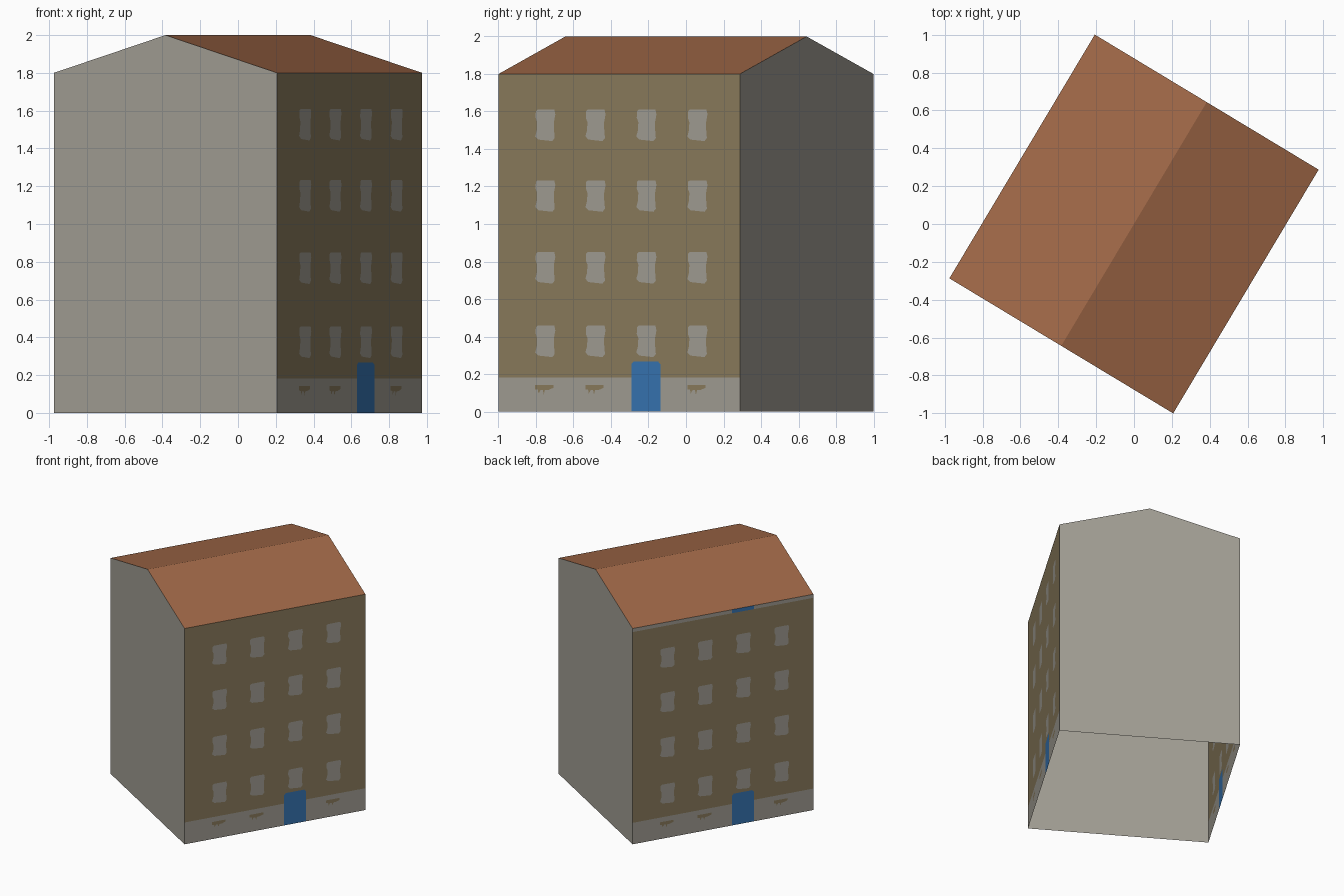
import bpy
from mathutils import Vector
from mathutils.geometry import delaunay_2d_cdt

if "Cube" in bpy.data.objects:
    bpy.data.objects.remove(bpy.data.objects["Cube"])


def material(name, rgb):
    lin = [((c / 255 + 0.055) / 1.055) ** 2.4 for c in rgb]
    m = bpy.data.materials.new(name)
    m.diffuse_color = (*lin, 1)
    m.use_nodes = True
    m.node_tree.nodes["Principled BSDF"].inputs["Base Color"].default_value = m.diffuse_color
    return m


GREY = material("grey plaster", (162, 158, 148))
TAN = material("tan wall", (139, 124, 93))
BLUE = material("blue door paint", (54, 117, 179))
ROOF = material("roof tile", (160, 104, 71))
MATS = [GREY, TAN, BLUE]


def add(name, verts, faces, mats, indices=None):
    me = bpy.data.meshes.new(name)
    me.from_pydata(verts, [], faces)
    for m in mats:
        me.materials.append(m)
    if indices:
        me.polygons.foreach_set("material_index", indices)
    me.update()
    ob = bpy.data.objects.new(name, me)
    bpy.context.collection.objects.link(ob)
    return ob


# Plan: a rectangle turned about the vertical axis
EAVES, TOP = 1.8, 2.0
A, B = Vector((-0.207, 1.0, 0)), Vector((0.975, 0.287, 0))
C, D = -A, -B
UP = Vector((0, 0, EAVES))
RIDGE = (A + B) / 2 + Vector((0, 0, TOP))
RIDGE2 = (C + D) / 2 + Vector((0, 0, TOP))
LENGTH = (B - C).length

# Outlines of the painted details, counter-clockwise
WINDOW = [(0.15, 0.05), (0.85, 0), (0.97, 0.1), (0.93, 0.4), (0.93, 0.6), (1, 0.85),
          (0.95, 1), (0.12, 1), (0.03, 0.95), (0.02, 0.74), (0.1, 0.6), (0.08, 0.35), (0, 0.15)]
VENT = [(0, 0.55), (0.15, 0.5), (0.18, 0.1), (0.3, 0.5), (0.42, 0.45), (0.47, 0),
        (0.53, 0.45), (0.75, 0.5), (1, 0.7), (1, 1), (0, 1)]
DOOR = [(0, 0), (1, 0), (1, 0.95), (0.92, 1), (0.08, 1), (0, 0.95)]
BOX = [(0, 0), (1, 0), (1, 1), (0, 1)]


def placed(shape, u, v, w, h):
    return [(u + x * w, v + y * h) for x, y in shape]


def facade(name, start, end, height):
    """Flat wall split into coloured regions; the pattern repeats above height."""
    k = height / EAVES
    # the wall field and plinth come first, later regions win
    regions = [(placed(BOX, 0, 0, LENGTH, EAVES), 1),
               (placed(BOX, 0, 0, LENGTH, 0.182 * k), 0)]
    columns = [0.228, 0.540, 0.856, 1.173]
    for u in columns:
        for v in (0.29, 0.682, 1.065, 1.442):
            regions.append((placed(WINDOW, u, v * k, 0.125, 0.168 * k), 0))
    for u in (columns[0], columns[1], columns[3]):
        regions.append((placed(VENT, u, 0.09 * k, 0.113, 0.052 * k), 1))
    regions.append((placed(DOOR, 0.825, 0, 0.18, 0.267 * k), 2))
    if height < EAVES:
        regions.append((placed(BOX, 0, height, LENGTH, EAVES - height), 0))
        regions.append((placed(BOX, 0.825, height, 0.18, EAVES - height), 2))
    pts, loops = [], []
    for outline, _ in regions:
        loops.append(list(range(len(pts), len(pts) + len(outline))))
        pts += [Vector(p) for p in outline]
    vs, _, fs, _, _, origin = delaunay_2d_cdt(pts, [], loops, 1, 1e-5)
    along = (end - start).normalized()
    verts = [start + along * p.x + Vector((0, 0, p.y)) for p in vs]
    add(name, verts, fs, MATS, [regions[max(o)][1] for o in origin])


# Window walls
facade("front_facade", C, B, EAVES)
facade("back_facade", A, D, 1.77)

# Plain gable walls (the house is open underneath)
add("gable_wall_front", [D, C, C + UP, RIDGE2, D + UP], [(0, 1, 2, 3, 4)], [GREY])
add("gable_wall_back", [B, A, A + UP, RIDGE, B + UP], [(0, 1, 2, 3, 4)], [GREY])

# Pitched roof
add("roof", [C + UP, B + UP, RIDGE, RIDGE2, A + UP, D + UP],
    [(0, 1, 2, 3), (4, 5, 3, 2)], [ROOF])
